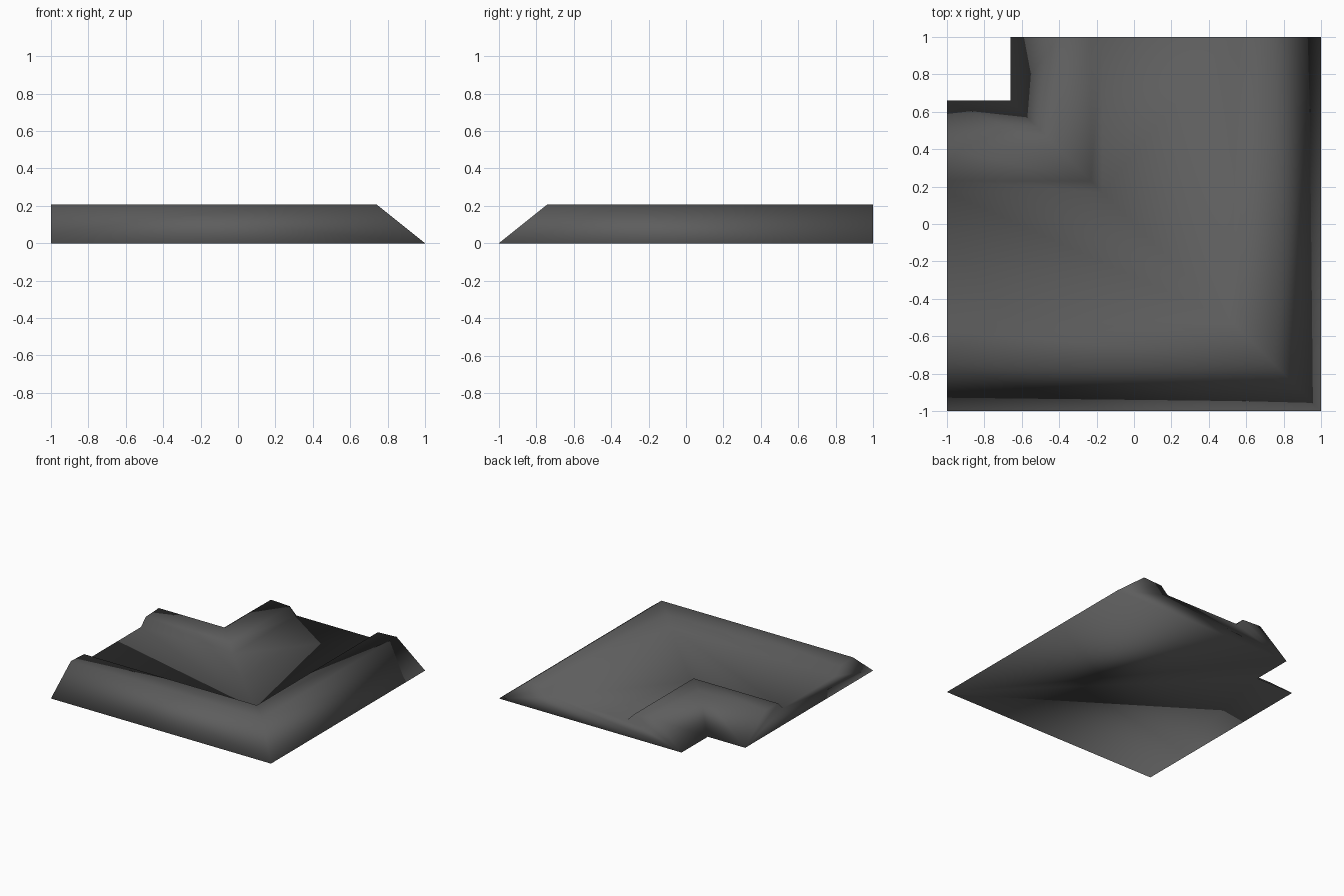
import bpy
import bmesh

cube = bpy.data.objects.get("Cube")
if cube:
    bpy.data.objects.remove(cube, do_unlink=True)

# Dark grey stone
stone = bpy.data.materials.new("dark grey stone")
stone.use_nodes = True
color = (0.11, 0.11, 0.11, 1)
stone.diffuse_color = color
stone.node_tree.nodes["Principled BSDF"].inputs["Base Color"].default_value = color

# Cross-section: one raised kerb, mirrored about the middle of the path
MIDDLE = 0.17
KERB = [(0.83, 0), (0.57, 0.208), (0.40, 0.2), (0.34, 0.14)]
profile = [(MIDDLE + d, z) for d, z in KERB]
profile += [(MIDDLE - d, z) for d, z in reversed(KERB)]

# Sweep the section round a right-angled bend: back end, mitre, side end
bm = bmesh.new()
sections = [
    [bm.verts.new((d, 1, z)) for d, z in profile],
    [bm.verts.new((d, -d, z)) for d, z in profile],
    [bm.verts.new((-1, -d, z)) for d, z in profile],
]
count = len(profile)
for a, b in zip(sections, sections[1:]):
    for i in range(count):
        j = (i + 1) % count
        bm.faces.new((a[i], a[j], b[j], b[i]))

# Close both ends
bm.faces.new(sections[0])
bm.faces.new(sections[-1])
bmesh.ops.recalc_face_normals(bm, faces=bm.faces)
for face in bm.faces:
    face.smooth = True

mesh = bpy.data.meshes.new("corner_path")
bm.to_mesh(mesh)
bm.free()
mesh.materials.append(stone)
corner = bpy.data.objects.new("corner_path", mesh)
bpy.context.collection.objects.link(corner)
